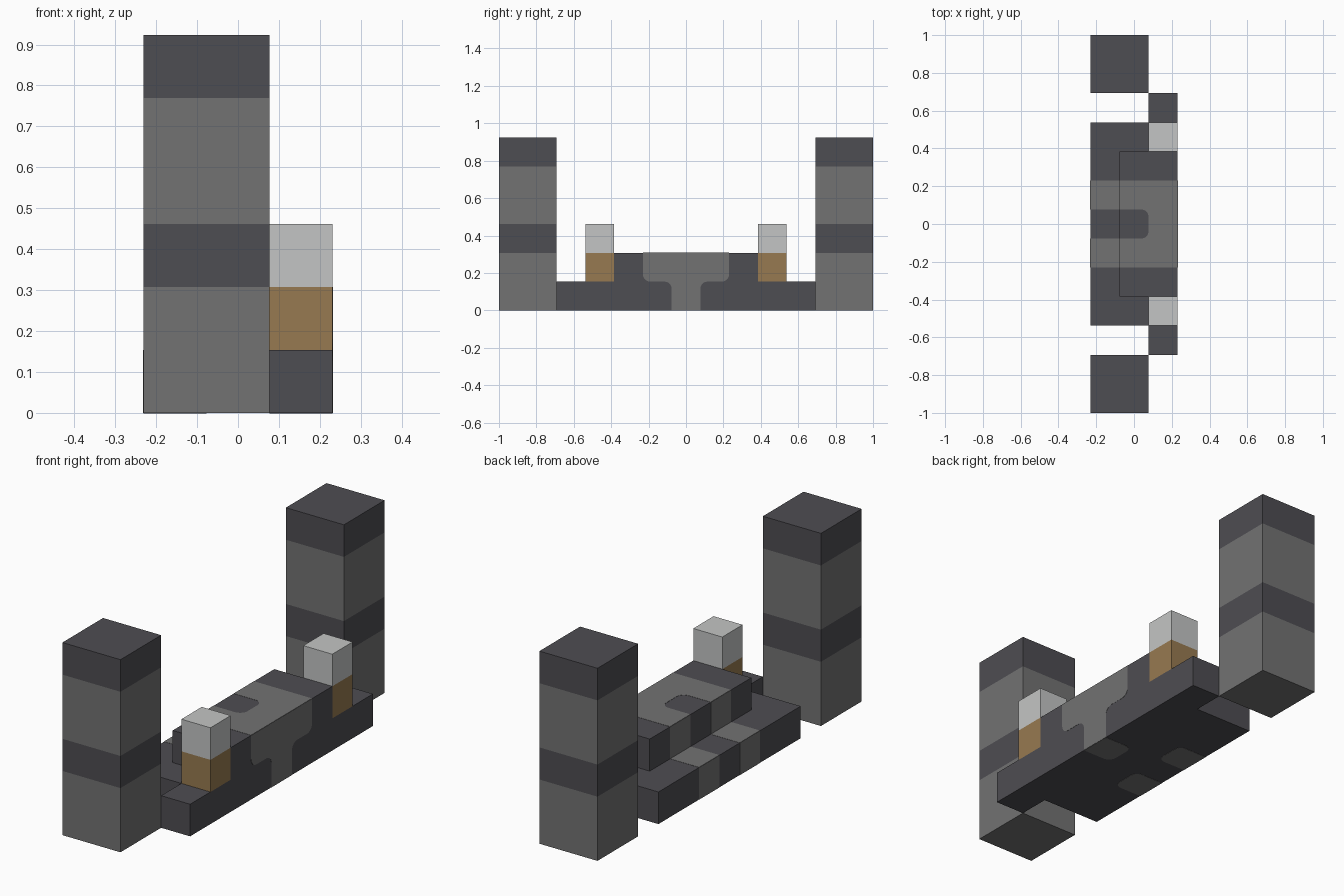
import bpy, bmesh, math
from mathutils import Vector

cube = bpy.data.objects.get("Cube")
if cube:
    bpy.data.objects.remove(cube)

U = 2 / 13        # one block of the model
SKIN = 0.001      # thickness of the inlaid panels
RADIUS = 0.25     # rounding of the inlay corners, in blocks


def material(name, rgb):
    m = bpy.data.materials.new(name)
    m.use_nodes = True
    m.diffuse_color = (*rgb, 1)
    m.node_tree.nodes["Principled BSDF"].inputs["Base Color"].default_value = (*rgb, 1)
    return m


dark = material("dark stone", (0.076, 0.074, 0.084))
grey = material("grey stone", (0.17, 0.17, 0.17))
brown = material("brown wood", (0.31, 0.195, 0.082))
white = material("pale wax", (0.55, 0.56, 0.555))


def finish(name, bm, mats):
    bmesh.ops.recalc_face_normals(bm, faces=bm.faces)
    me = bpy.data.meshes.new(name)
    bm.to_mesh(me)
    bm.free()
    for m in mats:
        me.materials.append(m)
    ob = bpy.data.objects.new(name, me)
    bpy.context.collection.objects.link(ob)
    return ob


def prism(name, points, offset, mat):
    """Solid between a flat outline and its copy moved by offset."""
    bm = bmesh.new()
    low = [bm.verts.new(p) for p in points]
    high = [bm.verts.new(p + offset) for p in points]
    bm.faces.new(low)
    bm.faces.new(high)
    for i in range(len(low)):
        bm.faces.new((low[i - 1], low[i], high[i], high[i - 1]))
    return finish(name, bm, [mat])


def banded_box(name, lo, hi, bands):
    """Box cut at band tops; bands is a list of (top height, material)."""
    mats = list(dict.fromkeys(m for _, m in bands))
    bm = bmesh.new()
    bmesh.ops.create_cube(bm, size=1)
    for v in bm.verts:
        v.co = [U * (l + (c + 0.5) * (h - l)) for c, l, h in zip(v.co, lo, hi)]
    for top, _ in bands[:-1]:
        bmesh.ops.bisect_plane(bm, geom=bm.verts[:] + bm.edges[:] + bm.faces[:],
                               plane_co=(0, 0, top * U), plane_no=(0, 0, 1))
    for f in bm.faces:
        z = f.calc_center_median().z / U
        f.material_index = mats.index(next((m for t, m in bands if z < t), bands[-1][1]))
    return finish(name, bm, mats)


def inlay(name, corners, place, normal):
    """Thin grey panel; corners are (a, b) or (a, b, True) where rounded."""
    flat = [Vector(c[:2]) for c in corners]
    outline = []
    for i, c in enumerate(corners):
        p = flat[i]
        if len(c) == 2:
            outline.append(p)
            continue
        d1 = (flat[i - 1] - p).normalized()
        d2 = (flat[(i + 1) % len(flat)] - p).normalized()
        centre = p + RADIUS * (d1 + d2)
        for k in range(6):
            t = k / 5 * math.pi / 2
            outline.append(centre - RADIUS * (d2 * math.cos(t) + d1 * math.sin(t)))
    points = [Vector(place(p.x, p.y)) * U for p in outline]
    prism(name, points, Vector(normal) * SKIN, grey)


# Stepped base
deck = [(-1.5, -3.5), (0.5, -3.5), (0.5, -4.5), (1.5, -4.5),
        (1.5, 4.5), (0.5, 4.5), (0.5, 3.5), (-1.5, 3.5)]
prism("lower_deck", [Vector((x, y, 0)) * U for x, y in deck], Vector((0, 0, U)), dark)
banded_box("upper_step", (-0.5, -2.5, 1), (1.5, 2.5, 2), [(2, dark)])

# Corner pillars and candles on both sides
for side, s in (("front", -1), ("back", 1)):
    y0, y1 = sorted((s * 4.5, s * 6.5))
    banded_box(side + "_pillar", (-1.5, y0, 0), (0.5, y1, 6),
               [(2, grey), (3, dark), (5, grey), (6, dark)])
    y0, y1 = sorted((s * 2.5, s * 3.5))
    banded_box(side + "_candle", (0.5, y0, 1), (1.5, y1, 3), [(2, brown), (3, white)])

    # Grey patches on the rear steps and underside
    y0, y1 = s * 0.5, s * 1.5
    strip = [(y0, 0), (y1, 0), (y1, 1), (y0, 1)]
    inlay(side + "_deck_side_patch", strip, lambda a, b: (-1.5, a, b), (-1, 0, 0))
    inlay(side + "_deck_top_patch", strip, lambda a, b: (b - 1.5, a, 1), (0, 0, 1))
    inlay(side + "_step_side_patch", strip, lambda a, b: (-0.5, a, b + 1), (-1, 0, 0))
    inlay(side + "_underside_patch",
          [(-1.5, y0), (-1.5, y1), (-0.5, y1, True), (-0.5, y0, True)],
          lambda a, b: (a, b, 0), (0, 0, 1 - 2))

# Grey patches on the step top, the long face and its underside
inlay("step_top_patch",
      [(-0.5, -1.5), (1.5, -1.5), (1.5, 1.5), (-0.5, 1.5),
       (-0.5, 0.5), (0.5, 0.5, True), (0.5, -0.5, True), (-0.5, -0.5)],
      lambda a, b: (a, b, 2), (0, 0, 1))
inlay("long_face_patch",
      [(-1.5, 2), (1.5, 2), (1.5, 1, True), (0.5, 1, True),
       (0.5, 0), (-0.5, 0), (-0.5, 1, True), (-1.5, 1, True)],
      lambda a, b: (1.5, a, b), (1, 0, 0))
inlay("underside_middle_patch",
      [(1.5, -0.5), (1.5, 0.5), (0.5, 0.5, True), (0.5, -0.5, True)],
      lambda a, b: (a, b, 0), (0, 0, -1))
